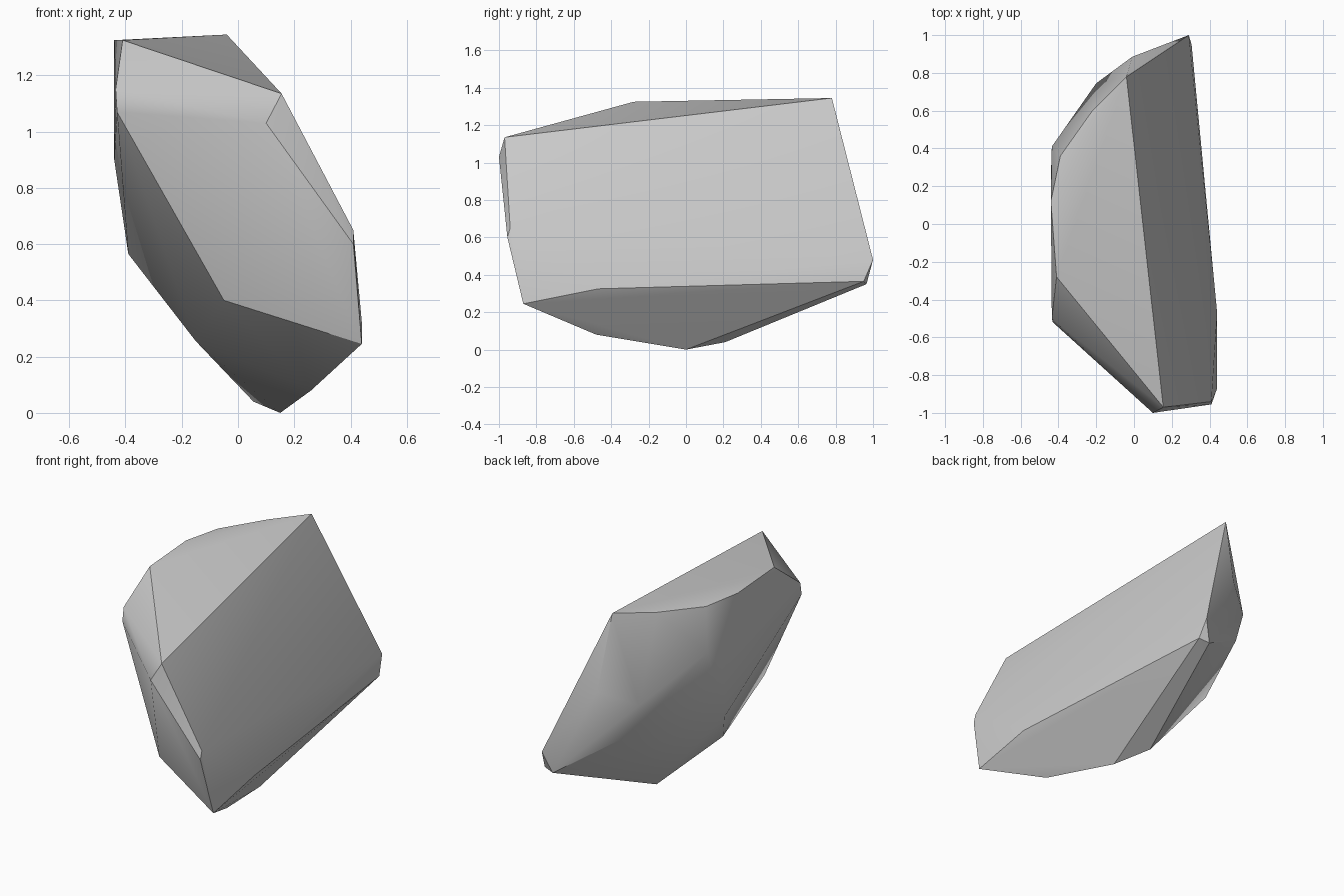
import bpy
import bmesh
import math

default_cube = bpy.data.objects.get("Cube")
if default_cube:
    bpy.data.objects.remove(default_cube, do_unlink=True)


def flat_material(name, colour):
    material = bpy.data.materials.new(name)
    material.use_nodes = True
    material.diffuse_color = colour
    shader = next(n for n in material.node_tree.nodes if n.type == "BSDF_PRINCIPLED")
    shader.inputs["Base Color"].default_value = colour
    return material


def hull_object(name, corners, material, sharp_angle):
    """Wrap a chiselled convex boulder around a handful of corners."""
    bm = bmesh.new()
    for corner in corners:
        bm.verts.new(corner)
    hull = bmesh.ops.convex_hull(bm, input=bm.verts[:])
    unused = {v for v in hull["geom_interior"] + hull["geom_unused"]
              if isinstance(v, bmesh.types.BMVert)}
    bmesh.ops.delete(bm, geom=list(unused), context="VERTS")
    bmesh.ops.recalc_face_normals(bm, faces=bm.faces[:])
    mesh = bpy.data.meshes.new(name)
    bm.to_mesh(mesh)
    bm.free()
    mesh.materials.append(material)
    rock = bpy.data.objects.new(name, mesh)
    bpy.context.collection.objects.link(rock)
    for other in bpy.context.selected_objects:
        other.select_set(False)
    rock.select_set(True)
    bpy.context.view_layer.objects.active = rock
    bpy.ops.object.shade_smooth_by_angle(angle=math.radians(sharp_angle))
    return rock


# Rim of the sloping top facet
top_rim = [(-.04, .78, 1.345), (-.41, -.28, 1.325), (.155, -.97, 1.135),
           (-.44, .12, 1.325), (-.39, .36, 1.32), (-.22, .6, 1.33)]

# Blunt front end and its bevelled corner
front_end = [(.1, -1, 1.03), (.41, -.94, .65), (.41, -.955, .6),
             (.44, -.87, .245), (-.05, -.7, .4),
             (-.43, -.52, 1.07), (-.435, -.5, 1.15)]

# Pointed back end
back_end = [(.29, 1, .48), (.305, .95, .365), (.24, .965, .35),
            (-.01, .885, .89), (-.2, .745, .8), (-.15, .74, .61)]

# Undercut left side
undercut = [(-.435, .41, 1.065), (-.44, .25, .9),
            (-.39, .18, .565), (-.15, -.15, .255)]

# Keel that rests on the ground
keel = [(.055, .21, .04), (.15, 0, 0), (.26, -.48, .08), (.44, -.47, .325)]

stone_grey = flat_material("stone_grey", (.6, .6, .6, 1))
hull_object("rock", top_rim + front_end + back_end + undercut + keel, stone_grey, 30)
